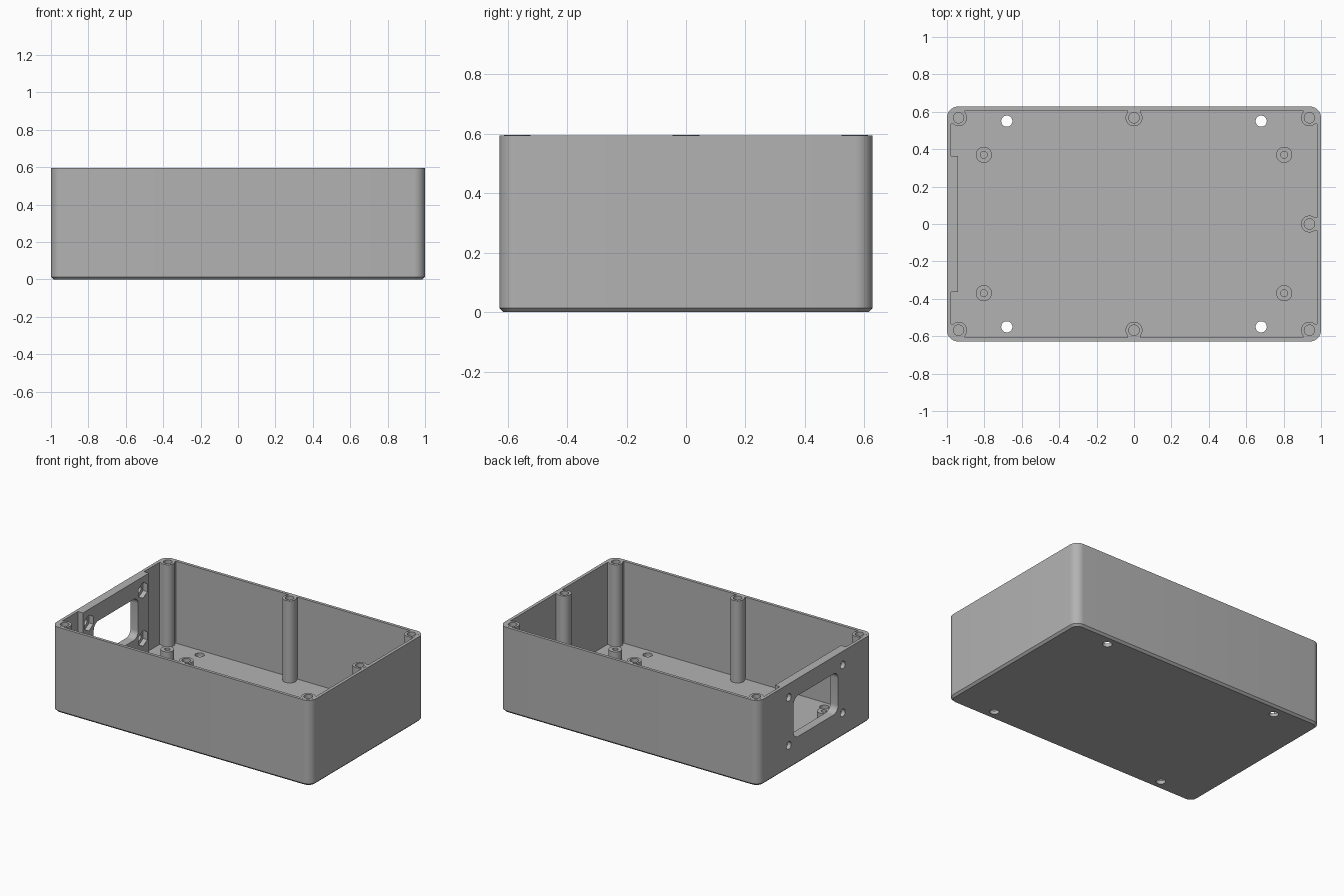
import bpy, bmesh, math
from mathutils import Matrix, Vector

if "Cube" in bpy.data.objects:
    bpy.data.objects.remove(bpy.data.objects["Cube"])

HX, HY, H = 1.0, 0.628, 0.595      # half length, half width, height
FLOOR, CH = 0.024, 0.014           # floor thickness, bottom chamfer
PX, PY = 0.938, 0.568              # pillar centres

grey = bpy.data.materials.new("plain_grey")
grey.diffuse_color = (0.448, 0.448, 0.448, 1)
grey.use_nodes = True
grey.node_tree.nodes["Principled BSDF"].inputs["Base Color"].default_value = grey.diffuse_color


def rounded_rect(hx, hy, r, n=10):
    pts = []
    for sx, sy, a0 in ((1, 1, 0), (-1, 1, 90), (-1, -1, 180), (1, -1, 270)):
        for i in range(n + 1):
            a = math.radians(a0 + 90 * i / n)
            pts.append((sx * (hx - r) + r * math.cos(a), sy * (hy - r) + r * math.sin(a)))
    return pts


def circle(r, n=32, turn=0.0):
    return [(r * math.cos(turn + 2 * math.pi * i / n), r * math.sin(turn + 2 * math.pi * i / n))
            for i in range(n)]


def add_loft(bm, rings, matrix=Matrix()):
    """Closed solid through a list of (outline, height) rings."""
    loops = [[bm.verts.new(matrix @ Vector((x, y, z))) for x, y in pts] for pts, z in rings]
    bm.faces.new(loops[0][::-1])
    bm.faces.new(loops[-1])
    for a, b in zip(loops, loops[1:]):
        for i in range(len(a)):
            j = (i + 1) % len(a)
            bm.faces.new((a[i], a[j], b[j], b[i]))


def finish(bm, name):
    bmesh.ops.recalc_face_normals(bm, faces=bm.faces)
    mesh = bpy.data.meshes.new(name)
    bm.to_mesh(mesh)
    bm.free()
    mesh.materials.append(grey)
    ob = bpy.data.objects.new(name, mesh)
    bpy.context.collection.objects.link(ob)
    return ob


def activate(ob):
    bpy.ops.object.select_all(action='DESELECT')
    ob.select_set(True)
    bpy.context.view_layer.objects.active = ob


def cut(ob, cutter):
    mod = ob.modifiers.new("cut", 'BOOLEAN')
    mod.operation, mod.solver, mod.object = 'DIFFERENCE', 'EXACT', cutter
    activate(ob)
    bpy.ops.object.modifier_apply(modifier=mod.name)


def at(x, y, z=0):
    return Matrix.Translation((x, y, z))


# Outer block with a chamfered bottom edge
bm = bmesh.new()
add_loft(bm, [(rounded_rect(HX - CH, HY - CH, 0.06 - CH), 0),
              (rounded_rect(HX, HY, 0.06), CH), (rounded_rect(HX, HY, 0.06), H)])
tray = finish(bm, "tray")

# Cavity outline: thick socket panel on the left, ribs behind every pillar
WX, WY, T = HX - 0.022, HY - 0.021, 0.034
half = [(-0.94, 0.363), (-WX, 0.363), (-WX, PY - T), (-PX, PY - T), (-PX, PY),
        (-PX + T, PY), (-PX + T, WY), (-T, WY), (-T, PY), (T, PY), (T, WY),
        (PX - T, WY), (PX - T, PY), (PX, PY), (PX, PY - T), (WX, PY - T), (WX, T), (PX, T)]
outline = half + [(x, -y) for x, y in reversed(half)]
bm = bmesh.new()
add_loft(bm, [(outline, FLOOR), (outline, H + 0.1)])
cavity = finish(bm, "cavity_cutter")

# Screw pillars and short board standoffs
pillar_spots = [(x, y) for x in (-PX, 0, PX) for y in (-PY, PY)] + [(PX, 0)]
standoff_spots = [(x, y) for x in (-0.803, 0.803) for y in (-0.37, 0.37)]
bm = bmesh.new()
for x, y in pillar_spots:
    add_loft(bm, [(circle(0.045), FLOOR - 0.005), (circle(0.045), H + 0.0005)], at(x, y))
pillars = finish(bm, "screw_pillars")
bm = bmesh.new()
for x, y in standoff_spots:
    add_loft(bm, [(circle(0.043), FLOOR - 0.005), (circle(0.043), 0.1)], at(x, y))
standoffs = finish(bm, "board_standoffs")

# Blind screw holes
bm = bmesh.new()
for x, y in pillar_spots:
    add_loft(bm, [(circle(0.028), H - 0.25), (circle(0.028), H + 0.1)], at(x, y))
for x, y in standoff_spots:
    add_loft(bm, [(circle(0.018), FLOOR + 0.006), (circle(0.018), 0.2)], at(x, y))
screw_holes = finish(bm, "screw_hole_cutter")

# Mounting holes through the floor
bm = bmesh.new()
for x in (-0.68, 0.68):
    for y in (-0.55, 0.55):
        add_loft(bm, [(circle(0.03), -0.1), (circle(0.03), 0.15)], at(x, y))

# Socket opening and its bolt holes through the left panel
side = Matrix(((0, 0, 1, 0), (1, 0, 0, 0), (0, 1, 0, 0), (0, 0, 0, 1)))  # outline in y-z, depth in x
SZ = 0.333
opening = rounded_rect(0.245, 0.143, 0.05, 8)
add_loft(bm, [(opening, -1.1), (opening, -0.85)], at(0, 0, SZ) @ side)
for y in (-0.297, 0.297):
    for z in (SZ - 0.167, SZ + 0.167):
        # round bolt hole outside
        add_loft(bm, [(circle(0.026), -1.1), (circle(0.026), -0.9)], at(0, y, z) @ side)
through = finish(bm, "through_hole_cutter")

# Hexagonal nut pockets on the inside of the panel
bm = bmesh.new()
nut = circle(0.055, 6, math.pi / 2)
for y in (-0.297, 0.297):
    for z in (SZ - 0.167, SZ + 0.167):
        add_loft(bm, [(nut, -0.972), (nut, -0.9)], at(0, y, z) @ side)
nuts = finish(bm, "nut_pocket_cutter")

for cutter in (cavity, through, nuts, screw_holes):
    cut(tray, cutter)
cut(pillars, screw_holes)
cut(standoffs, screw_holes)
for cutter in (cavity, through, nuts, screw_holes):
    bpy.data.objects.remove(cutter)

for ob in (tray, pillars, standoffs):
    activate(ob)
    bpy.ops.object.shade_smooth_by_angle(angle=math.radians(30))
